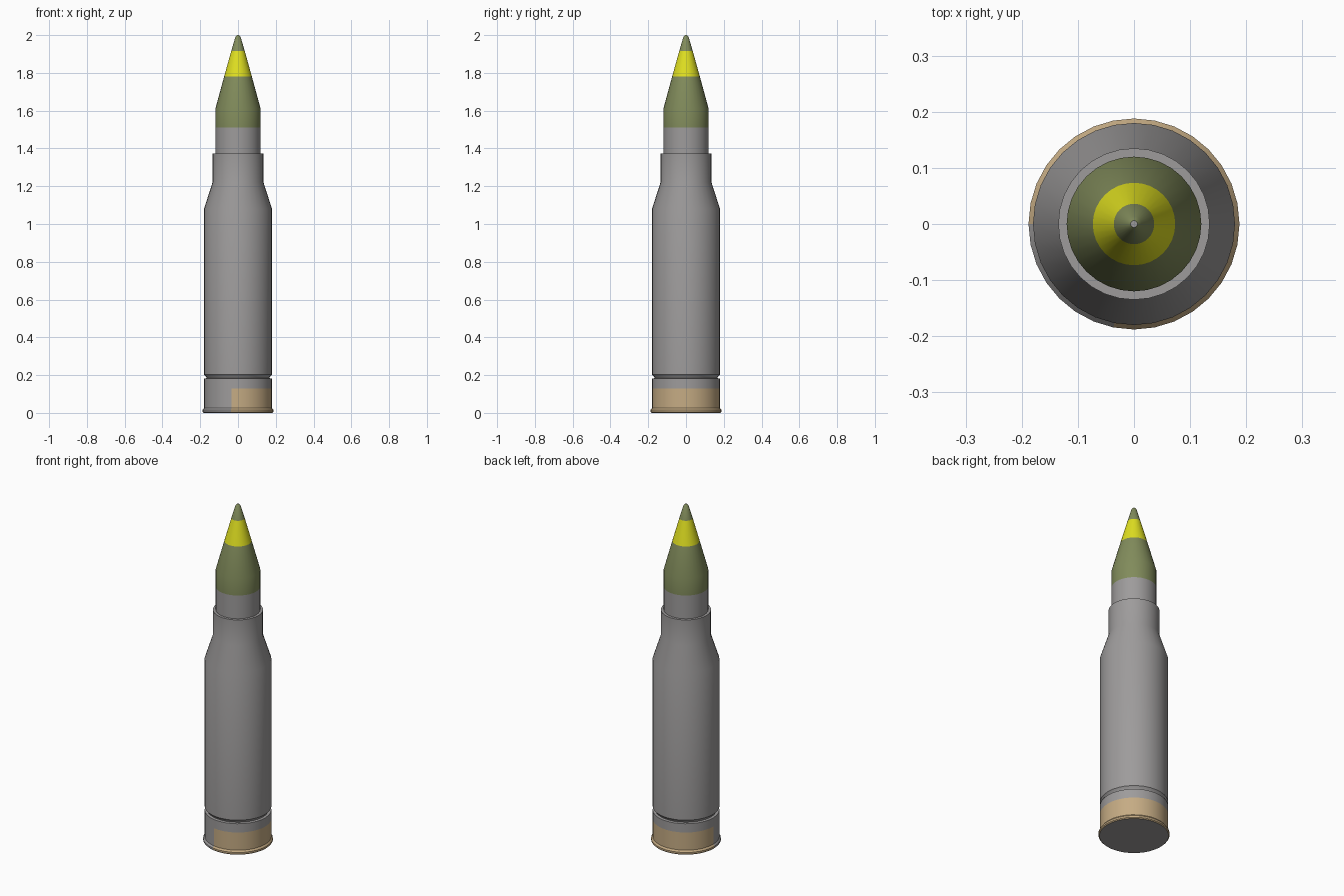
import bpy, bmesh, math

if "Cube" in bpy.data.objects:
    bpy.data.objects.remove(bpy.data.objects["Cube"])

SEG = 32

def material(name, rgb):
    m = bpy.data.materials.new(name)
    m.diffuse_color = (*rgb, 1)
    m.use_nodes = True
    m.node_tree.nodes["Principled BSDF"].inputs["Base Color"].default_value = m.diffuse_color
    return m

grey = material("steel grey", (0.34, 0.33, 0.33))
tan = material("tan", (0.56, 0.41, 0.23))
olive = material("olive green", (0.22, 0.26, 0.105))
yellow = material("yellow", (0.74, 0.74, 0.015))

def lathe(name, profile, mats, rule):
    """Revolve (radius, z) points around z; rule(z, angle) picks the colour."""
    bm = bmesh.new()
    rings = [[bm.verts.new((r * math.cos(2 * math.pi * i / SEG),
                            r * math.sin(2 * math.pi * i / SEG), z))
              for i in range(SEG)] for r, z in profile]
    for a, b in zip(rings, rings[1:]):
        for i in range(SEG):
            j = (i + 1) % SEG
            f = bm.faces.new((a[i], a[j], b[j], b[i]))
            c = f.calc_center_median()
            f.material_index = rule(c.z, math.degrees(math.atan2(c.y, c.x)))
    bm.faces.new(rings[0][::-1])
    bm.faces.new(rings[-1])
    me = bpy.data.meshes.new(name)
    bm.to_mesh(me)
    bm.free()
    for m in mats:
        me.materials.append(m)
    ob = bpy.data.objects.new(name, me)
    bpy.context.collection.objects.link(ob)
    bpy.ops.object.select_all(action='DESELECT')
    ob.select_set(True)
    bpy.context.view_layer.objects.active = ob
    bpy.ops.object.shade_smooth_by_angle(angle=math.radians(30))
    return ob

# Case: rim, painted base band, groove, body, shoulder and neck
lathe("case",
      [(0.183, 0), (0.188, 0.005), (0.188, 0.015), (0.18, 0.025), (0.18, 0.13),
       (0.18, 0.182), (0.166, 0.184), (0.168, 0.19), (0.18, 0.203), (0.18, 1.08),
       (0.135, 1.22), (0.135, 1.372), (0.118, 1.372)],
      [grey, tan],
      lambda z, a: 1 if z < 0.13 and a > -101.25 else 0)

# Projectile: grey lower part, olive nose with a yellow band
lathe("projectile",
      [(0.12, 1.34), (0.12, 1.51), (0.12, 1.61), (0.0735, 1.78),
       (0.036, 1.915), (0.014, 1.99), (0.006, 2.0)],
      [grey, olive, yellow],
      lambda z, a: 0 if z < 1.51 else 2 if 1.78 < z < 1.915 else 1)
